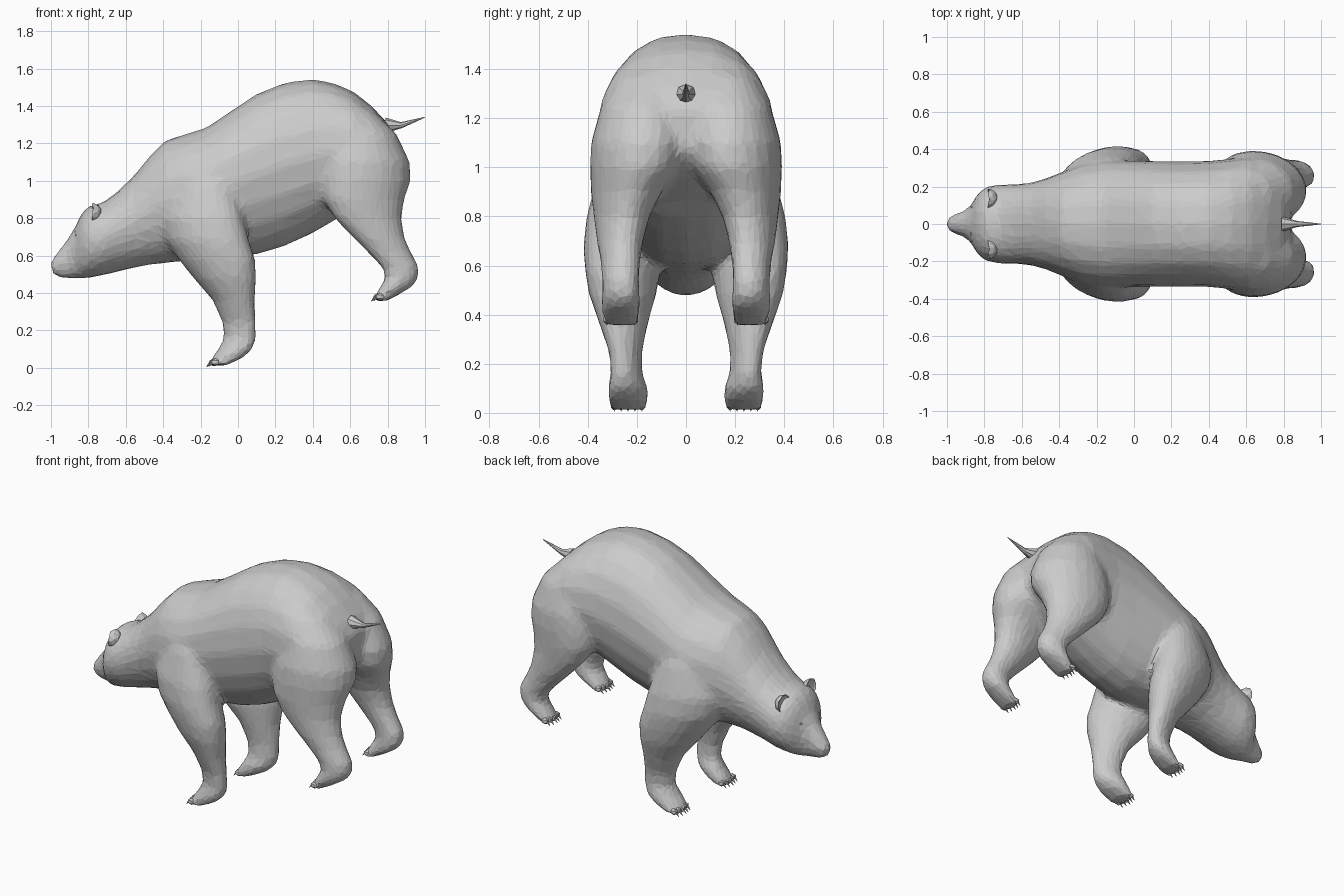
import bpy
import bmesh
from math import cos, sin, pi
from mathutils import Vector, Matrix

cube = bpy.data.objects.get("Cube")
if cube:
    bpy.data.objects.remove(cube, do_unlink=True)

fur = bpy.data.materials.new("grey_fur")
fur.use_nodes = True
fur.diffuse_color = (0.6, 0.6, 0.6, 1)
fur.node_tree.nodes["Principled BSDF"].inputs["Base Color"].default_value = (0.6, 0.6, 0.6, 1)


def finish(bm, name):
    """Turn a bmesh into a flat shaded object."""
    bmesh.ops.recalc_face_normals(bm, faces=bm.faces[:])
    mesh = bpy.data.meshes.new(name)
    bm.to_mesh(mesh)
    bm.free()
    mesh.materials.append(fur)
    obj = bpy.data.objects.new(name, mesh)
    bpy.context.collection.objects.link(obj)
    return obj


def rounded(radius_a, radius_b, power, count=20):
    """Points of an ellipse; a power below one makes it squarer."""
    points = []
    for i in range(count):
        c, s = cos(2 * pi * i / count), sin(2 * pi * i / count)
        points.append((radius_a * abs(c) ** power * (1 if c > 0 else -1),
                       radius_b * abs(s) ** power * (1 if s > 0 else -1)))
    return points


def loft(bm, rings):
    """Skin a closed tube through rings of points."""
    loops = [[bm.verts.new(p) for p in ring] for ring in rings]
    count = len(loops[0])
    for a, b in zip(loops, loops[1:]):
        for i in range(count):
            j = (i + 1) % count
            bm.faces.new((a[i], a[j], b[j], b[i]))
    bm.faces.new(loops[0])
    bm.faces.new(loops[-1])


def torso_ring(x, low, high, width):
    """Upright section that narrows towards the belly."""
    middle, half = (low + high) / 2, (high - low) / 2
    return [Vector((x, y * (1 + 0.13 * min(z, 0) / half), middle + z))
            for y, z in rounded(width, half, 0.88)]


def leg_ring(side, slant, z, front, rear, inner, outer):
    """Level section, slanted so that one end stands further out."""
    cx, cy = (front + rear) / 2, (inner + outer) / 2
    return [Vector((cx + x, side * (cy + y + slant * x), z))
            for x, y in rounded((rear - front) / 2, (outer - inner) / 2, 0.97)]


def ball(bm, centre, size, turn=0.0, detail=2):
    matrix = (Matrix.Translation(centre) @ Matrix.Rotation(turn, 4, 'X')
              @ Matrix.Diagonal((*size, 1)))
    return bmesh.ops.create_icosphere(bm, subdivisions=detail, radius=1, matrix=matrix)["verts"]


def spike(bm, start, end, r1, r2, sides=8):
    start, end = Vector(start), Vector(end)
    axis = end - start
    matrix = (Matrix.Translation((start + end) / 2)
              @ axis.to_track_quat('Z', 'Y').to_matrix().to_4x4())
    bmesh.ops.create_cone(bm, cap_ends=True, segments=sides, radius1=r1, radius2=r2,
                          depth=axis.length, matrix=matrix)


# Torso sections from nose to rump: x, underside, top, half width
torso = [
    (-1.0, .505, .575, .034), (-.96, .482, .625, .053), (-.91, .475, .69, .068),
    (-.87, .475, .755, .102), (-.84, .475, .82, .158), (-.8, .48, .865, .197),
    (-.72, .495, .885, .215), (-.64, .515, .945, .213), (-.55, .535, 1.035, .222),
    (-.47, .55, 1.135, .245), (-.39, .56, 1.215, .277), (-.28, .57, 1.25, .32),
    (-.17, .58, 1.285, .34), (-.05, .59, 1.365, .34), (.1, .605, 1.465, .338),
    (.25, .65, 1.525, .336), (.4, .72, 1.545, .338), (.52, .79, 1.52, .35),
    (.62, .87, 1.475, .358), (.71, .94, 1.405, .335), (.79, 1.01, 1.32, .27),
    (.84, 1.07, 1.24, .16),
]

# Leg sections from top to paw: height, front x, rear x, inner y, outer y
front_leg = [
    (1.1, -.28, -.08, .12, .29), (.98, -.34, -.02, .1, .352), (.8, -.41, .03, .1, .398),
    (.68, -.385, .06, .1, .41), (.58, -.32, .094, .11, .405), (.48, -.24, .098, .126, .39),
    (.36, -.135, .09, .158, .35), (.24, -.085, .095, .182, .31), (.16, -.077, .1, .18, .304),
    (.1, -.105, .08, .155, .32), (.055, -.14, .03, .152, .32), (.012, -.155, -.06, .16, .315),
]
hind_leg = [
    (1.38, .53, .72, .06, .27), (1.25, .49, .85, .035, .345), (1.1, .445, .92, .01, .386),
    (1.0, .435, .925, .03, .39), (.9, .455, .89, .1, .386), (.8, .515, .875, .15, .375),
    (.7, .61, .89, .175, .363), (.62, .69, .925, .187, .348), (.54, .767, .97, .192, .341),
    (.48, .79, .967, .187, .342), (.435, .76, .935, .182, .345), (.39, .733, .86, .185, .342),
    (.355, .73, .79, .192, .335),
]

# Body: torso and four legs blended into one faceted skin
bm = bmesh.new()
loft(bm, [torso_ring(*section) for section in torso])
for side in (1, -1):
    for leg, slant in ((front_leg, .22), (hind_leg, -.12)):
        loft(bm, [leg_ring(side, slant, *section) for section in leg])
body = finish(bm, "body")
remesh = body.modifiers.new("blend", 'REMESH')
remesh.mode = 'VOXEL'
remesh.voxel_size = 0.018
smooth = body.modifiers.new("soften", 'SMOOTH')
smooth.factor = 0.5
smooth.iterations = 12
facets = body.modifiers.new("facets", 'DECIMATE')
facets.ratio = 0.1

# Toes and claws on every paw
paws = {"front": (-.132, .03, .236), "hind": (.748, .38, .266)}
for label, (x, z, middle) in paws.items():
    for side, word in ((1, "far"), (-1, "near")):
        bm = bmesh.new()
        for i in range(-2, 3):
            y = side * (middle + i * .028)
            reach = x + .006 * abs(i)
            ball(bm, (reach, y, z), (.027, .016, .021), detail=1)
            spike(bm, (reach - .015, y, z), (reach - .036, y, z - .024), .008, .001, 5)
        finish(bm, f"{label}_toes_{word}")

# Cupped ears and small eyes
for side, word in ((1, "far"), (-1, "near")):
    bm = bmesh.new()
    centre = Vector((-.782, side * .135, .828))
    for v in ball(bm, centre, (.055, .055, .055), turn=-side * .5):
        if v.co.x < centre.x:
            v.co.x = centre.x - (v.co.x - centre.x) * .3
    finish(bm, f"ear_{word}")
    bm = bmesh.new()
    ball(bm, (-.86, side * .085, .705), (.014, .012, .012), detail=1)
    finish(bm, f"eye_{word}")

# Nose pad
bm = bmesh.new()
ball(bm, (-.972, 0, .55), (.028, .032, .028))
finish(bm, "nose")

# Tail: flared root and thin pointed tip
bm = bmesh.new()
spike(bm, (.79, 0, 1.296), (.875, 0, 1.297), .042, .015)
spike(bm, (.865, 0, 1.295), (1.0, 0, 1.34), .017, .002)
finish(bm, "tail")
